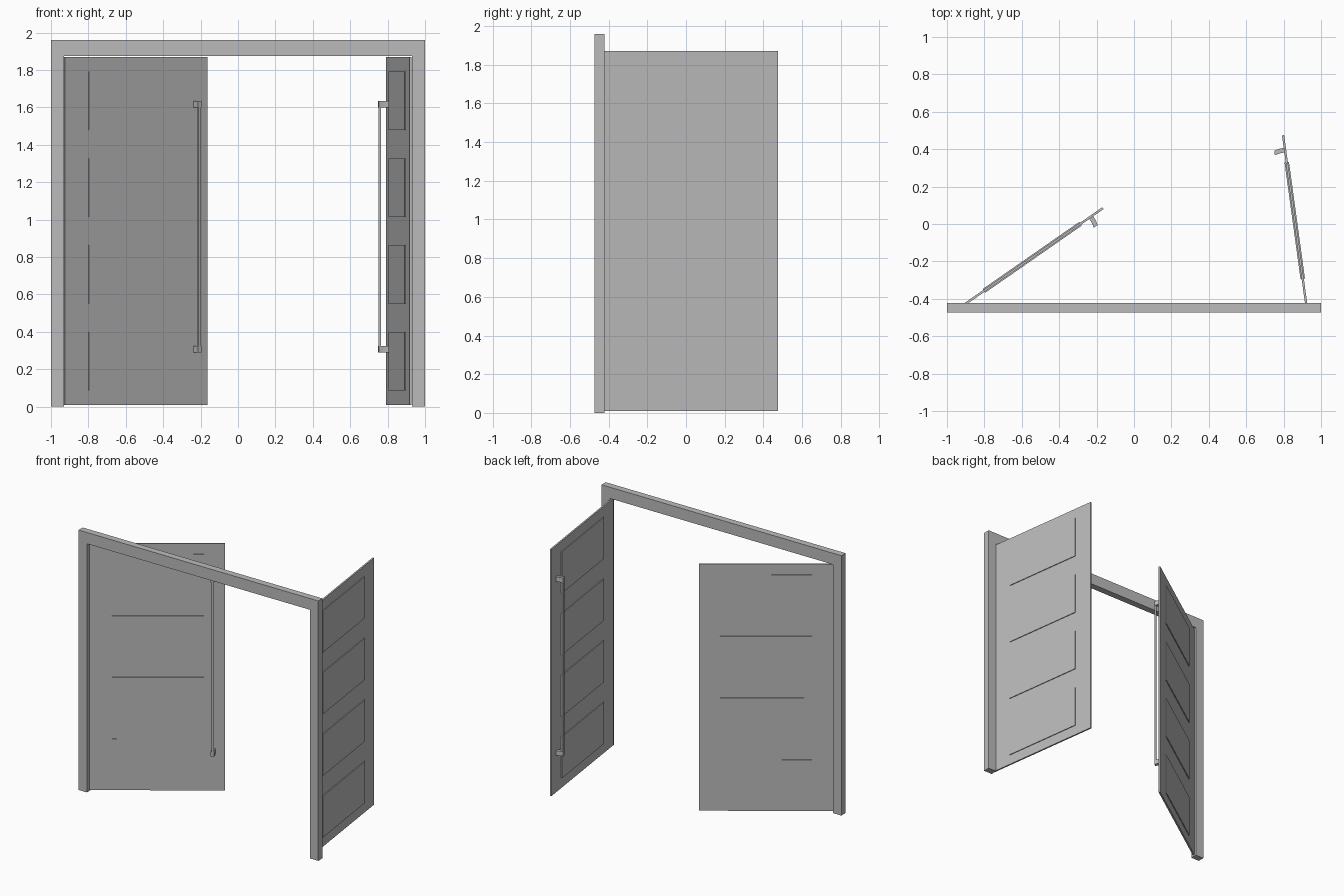
import bpy, bmesh
from math import radians
from mathutils import Matrix, Vector

cube = bpy.data.objects.get("Cube")
if cube:
    bpy.data.objects.remove(cube, do_unlink=True)

grey = bpy.data.materials.new("plain grey")
grey.use_nodes = True
GREY = (0.5, 0.5, 0.5, 1)
grey.diffuse_color = GREY
grey.node_tree.nodes["Principled BSDF"].inputs["Base Color"].default_value = GREY


def add_box(bm, x, y, z):
    """Box spanning the given (low, high) ranges."""
    size = Vector((x[1] - x[0], y[1] - y[0], z[1] - z[0]))
    mid = Vector((sum(x), sum(y), sum(z))) / 2
    bmesh.ops.create_cube(bm, size=1, matrix=Matrix.Translation(mid) @ Matrix.Diagonal(size).to_4x4())


def add_prism(bm, points, direction):
    """Flat outline pushed along a direction."""
    face = bm.faces.new([bm.verts.new(p) for p in points])
    out = bmesh.ops.extrude_face_region(bm, geom=[face], use_keep_orig=True)
    verts = [g for g in out["geom"] if isinstance(g, bmesh.types.BMVert)]
    bmesh.ops.translate(bm, verts=verts, vec=direction)


def finish(name, bm, matrix=Matrix()):
    bmesh.ops.recalc_face_normals(bm, faces=bm.faces)
    mesh = bpy.data.meshes.new(name)
    bm.to_mesh(mesh)
    bm.free()
    mesh.materials.append(grey)
    obj = bpy.data.objects.new(name, mesh)
    obj.matrix_world = matrix
    bpy.context.collection.objects.link(obj)
    return obj


# Door frame: upside-down U outline
INNER, TOP, HEAD = 0.93, 1.96, 1.875
bm = bmesh.new()
outline = [(-1, 0), (-1, TOP), (1, TOP), (1, 0), (INNER, 0), (INNER, HEAD), (-INNER, HEAD), (-INNER, 0)]
add_prism(bm, [(x, -0.472, z) for x, z in outline], (0, 0.05, 0))
finish("door_frame", bm)

# Doors: local x runs from the hinge, side is the face with the handle
WIDTH, SLAB, RAISED = 0.928, 0.006, 0.012


def build_door(prefix, hinge_x, angle, side):
    place = Matrix.Translation((hinge_x, -0.445, 0)) @ Matrix.Rotation(radians(angle), 4, "Z")

    bm = bmesh.new()
    add_box(bm, (0, WIDTH), (-SLAB, SLAB), (0.01, 1.87))
    finish(prefix + "_door_slab", bm, place)

    # Raised panels show on both faces
    bm = bmesh.new()
    for i in range(4):
        low = 0.085 + i * 0.465
        add_box(bm, (0.153, 0.782), (-RAISED, RAISED), (low, low + 0.313))
    finish(prefix + "_door_panels", bm, place)

    # Slightly bent brackets carry a thin upright bar
    bm = bmesh.new()
    arc = [(0.861, 0), (0.859, 0.025), (0.853, 0.052)]
    edge = arc + [(x - 0.025, y) for x, y in reversed(arc)]
    for low in (0.29, 1.6):
        add_prism(bm, [(x, side * (y + SLAB), low) for x, y in edge], (0, 0, 0.035))
    finish(prefix + "_handle_brackets", bm, place)

    bm = bmesh.new()
    add_box(bm, (0.834, 0.85), sorted((side * 0.046, side * 0.058)), (0.29, 1.635))
    finish(prefix + "_handle_bar", bm, place)


build_door("right", -0.928, 34.8, -1)
build_door("left", 0.923, 97.8, 1)
